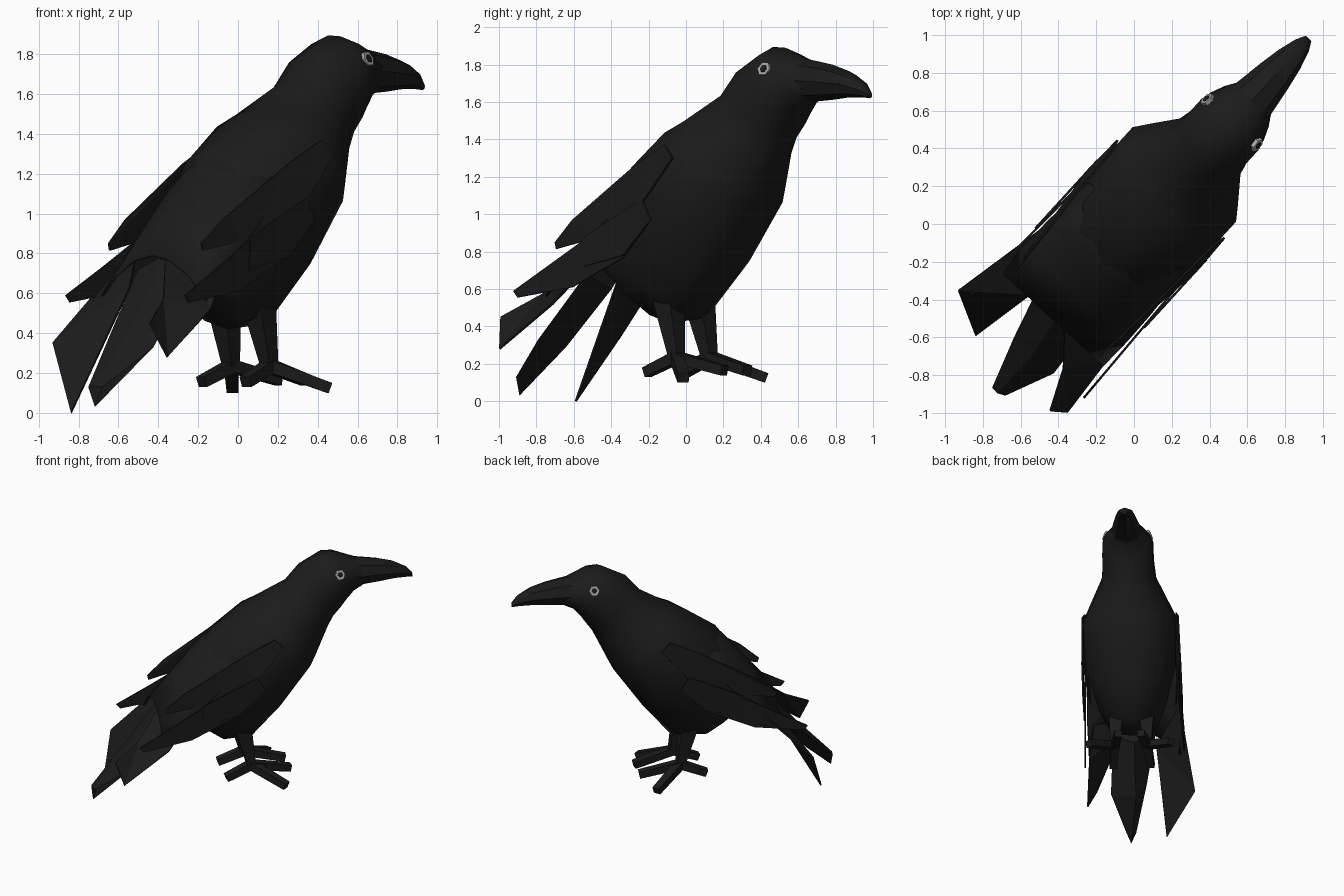
import bpy, bmesh, math
from mathutils import Vector, Matrix

if "Cube" in bpy.data.objects:
    bpy.data.objects.remove(bpy.data.objects["Cube"], do_unlink=True)

# The bird stands diagonally: parts use (forward, left, up) and are turned into place
PLACE = Matrix.Rotation(math.radians(47.6), 4, 'Z') @ Matrix.Translation((0, -0.02, 0))


def material(name, rgb, rough=0.7):
    m = bpy.data.materials.new(name)
    m.use_nodes = True
    m.diffuse_color = (*rgb, 1)
    b = m.node_tree.nodes["Principled BSDF"]
    b.inputs["Base Color"].default_value = (*rgb, 1)
    b.inputs["Roughness"].default_value = rough
    return m


BLACK = material("feather_black", (0.011, 0.011, 0.011))
GREY = material("eye_ring_grey", (0.4, 0.4, 0.4))


def finish(name, bm, mat, smooth=None):
    bmesh.ops.recalc_face_normals(bm, faces=bm.faces)
    bm.transform(PLACE)
    me = bpy.data.meshes.new(name)
    bm.to_mesh(me)
    bm.free()
    me.materials.append(mat)
    ob = bpy.data.objects.new(name, me)
    bpy.context.collection.objects.link(ob)
    if smooth:
        bpy.ops.object.select_all(action='DESELECT')
        ob.select_set(True)
        bpy.context.view_layer.objects.active = ob
        bpy.ops.object.shade_smooth_by_angle(angle=math.radians(smooth))
    return ob


def loft(name, rings, mat, smooth=None, closed=True):
    """Skin a list of point rings; closed rings get end caps."""
    bm = bmesh.new()
    loops = [[bm.verts.new(p) for p in r] for r in rings]
    n = len(loops[0])
    for a, b in zip(loops, loops[1:]):
        for i in range(n if closed else n - 1):
            j = (i + 1) % n
            bm.faces.new((a[i], a[j], b[j], b[i]))
    if closed:
        bm.faces.new(loops[0])
        bm.faces.new(loops[-1])
    return finish(name, bm, mat, smooth)


def thicken(ob, thick=0.012):
    mod = ob.modifiers.new("thickness", 'SOLIDIFY')
    mod.thickness, mod.offset = thick, 0


def plate(name, pts):
    """Thin flat feather from an outline."""
    bm = bmesh.new()
    f = bm.faces.new([bm.verts.new(p) for p in pts])
    bmesh.ops.triangulate(bm, faces=[f])
    thicken(finish(name, bm, BLACK))


def section(tu, tz, bu, bz, w, n=10):
    """Oval ring between an upper and a lower profile point."""
    mid = Vector(((tu + bu) / 2, 0, (tz + bz) / 2))
    up = Vector(((tu - bu) / 2, 0, (tz - bz) / 2))
    return [mid + up * math.cos(2 * math.pi * i / n)
            + Vector((0, w * 1.04 * math.sin(2 * math.pi * i / n), 0)) for i in range(n)]


# Head and body: upper point, lower point, half width
body = [
    (0.95, 1.81, 0.95, 1.60, 0.105),
    (0.83, 1.85, 0.88, 1.57, 0.16),
    (0.74, 1.89, 0.82, 1.50, 0.19),
    (0.65, 1.895, 0.78, 1.44, 0.205),
    (0.47, 1.80, 0.73, 1.37, 0.205),
    (0.36, 1.67, 0.69, 1.29, 0.22),
    (0.14, 1.54, 0.60, 1.10, 0.325),
    (0.02, 1.48, 0.56, 1.02, 0.375),
    (-0.23, 1.31, 0.33, 0.69, 0.36),
    (-0.42, 1.05, 0.12, 0.44, 0.27),
    (-0.52, 0.85, -0.10, 0.42, 0.19),
    (-0.56, 0.76, -0.42, 0.65, 0.10),
]
loft("body", [section(*s) for s in body], BLACK, 50)

# Curved beak
bill = [
    (0.90, 1.83, 0.92, 1.60, 0.12),
    (1.08, 1.80, 1.08, 1.612, 0.095),
    (1.20, 1.765, 1.20, 1.625, 0.073),
    (1.30, 1.71, 1.30, 1.625, 0.045),
    (1.345, 1.66, 1.35, 1.62, 0.02),
]
loft("beak", [section(*s, n=8) for s in bill], BLACK, 40)

# Back plumage: arched sheet from the shoulders to the tail (forward, ridge, edge, half width)
rows = [(0.0, 1.42, 1.18, 0.34), (-0.28, 1.24, 0.93, 0.365),
        (-0.48, 1.0, 0.75, 0.37), (-0.66, 0.79, 0.56, 0.365)]
thicken(loft("back_plumage", [[(u, w * k / 3, top - (top - edge) * (k / 3) ** 2)
                               for k in range(-3, 4)] for u, top, edge, w in rows],
             BLACK, 50, closed=False))

# Tail feathers: steep outer plates and a keeled middle one
plate("left_tail_feather", [(-0.36, 0.37, 0.85), (-0.885, 0.47, 0.35),
                            (-1.0, 0.24, 0.0), (-0.64, 0.17, 0.63)])
plate("right_tail_feather", [(-0.56, 0.0, 0.82), (-0.82, -0.22, 0.57), (-1.03, -0.32, 0.45),
                             (-0.974, -0.39, 0.28), (-0.62, -0.36, 0.52), (-0.46, -0.32, 0.74)])
loft("middle_tail_feather", [
    [(-0.58, 0.17, 0.72), (-0.55, 0.0, 0.80), (-0.55, -0.17, 0.68), (-0.52, 0.0, 0.60)],
    [(-0.87, 0.085, 0.41), (-0.87, -0.05, 0.43), (-0.87, -0.20, 0.33), (-0.85, 0.0, 0.29)],
    [(-1.147, -0.01, 0.13), (-1.15, -0.05, 0.135), (-1.13, -0.09, 0.13), (-1.142, -0.05, 0.03)],
], BLACK)

# Wing layers: sideways position, its slope, and side outline (forward, up)
wing = {
    "wing_covert": (0.385, 0.11, [(0.20, 1.37), (0.27, 1.30), (0.05, 1.05), (-0.34, 0.87),
                                  (-0.63, 0.815), (-0.64, 0.85), (-0.50, 0.97), (-0.04, 1.25)]),
    "wing_middle": (0.39, 0.0, [(0.06, 1.08), (0.12, 0.97), (-0.08, 0.78),
                                (-0.37, 0.72), (-0.36, 0.88)]),
    "wing_flight": (0.37, -0.04, [(0.05, 0.92), (-0.09, 0.77), (-0.45, 0.61), (-0.83, 0.555),
                                  (-0.86, 0.59), (-0.60, 0.73), (-0.30, 0.90), (-0.05, 1.0)]),
}


def beam(name, a, b, ra, rb, lift=1.0):
    """Square tapered bar between two points."""
    a, b = Vector(a), Vector(b)
    d = (b - a).normalized()
    ref = Vector((0, 0, 1)) if abs(d.z) < 0.8 else Vector((1, 0, 0))
    side = d.cross(ref).normalized()
    up = side.cross(d)
    ring = lambda c, r: [c + side * r * i + up * r * lift * j
                         for i, j in ((1, 1), (-1, 1), (-1, -1), (1, -1))]
    loft(name, [ring(a, ra), ring(b, rb)], BLACK)


for s, label in ((1, "left"), (-1, "right")):
    for part, (base, slope, outline) in wing.items():
        plate(f"{label}_{part}",
              [(u, s * (base + slope * u - 0.16 * max(0, z - 1.1)), z) for u, z in outline])

    # Legs and toes
    ankle = (0.07, s * 0.13, 0.235)
    beam(f"{label}_leg", (0.0, s * 0.12, 0.56), ankle, 0.062, 0.032)
    toes = {"outer": (0.30, 0.33, 0.125), "front": (0.38, 0.09, 0.165), "back": (-0.13, 0.15, 0.155)}
    for toe, (u, v, z) in toes.items():
        beam(f"{label}_{toe}_toe", ankle, (u, s * v, z), 0.034, 0.03, 0.9)

    # Eyes: six-sided pale ring around a dark centre, set on the side of the head
    out = Vector((0.12, s, 0.42)).normalized()
    side = out.cross(Vector((0, 0, 1))).normalized()
    up = side.cross(out)
    centre = Vector((0.748, s * 0.177, 1.775))

    def hexagon(r, h):
        return [centre + out * h + side * r * math.cos(k * math.pi / 3)
                + up * r * math.sin(k * math.pi / 3) for k in range(6)]

    loft(f"{label}_eye_ring", [hexagon(0.04, -0.03), hexagon(0.04, 0.01)], GREY)
    loft(f"{label}_pupil", [hexagon(0.022, -0.03), hexagon(0.022, 0.013)], BLACK)
